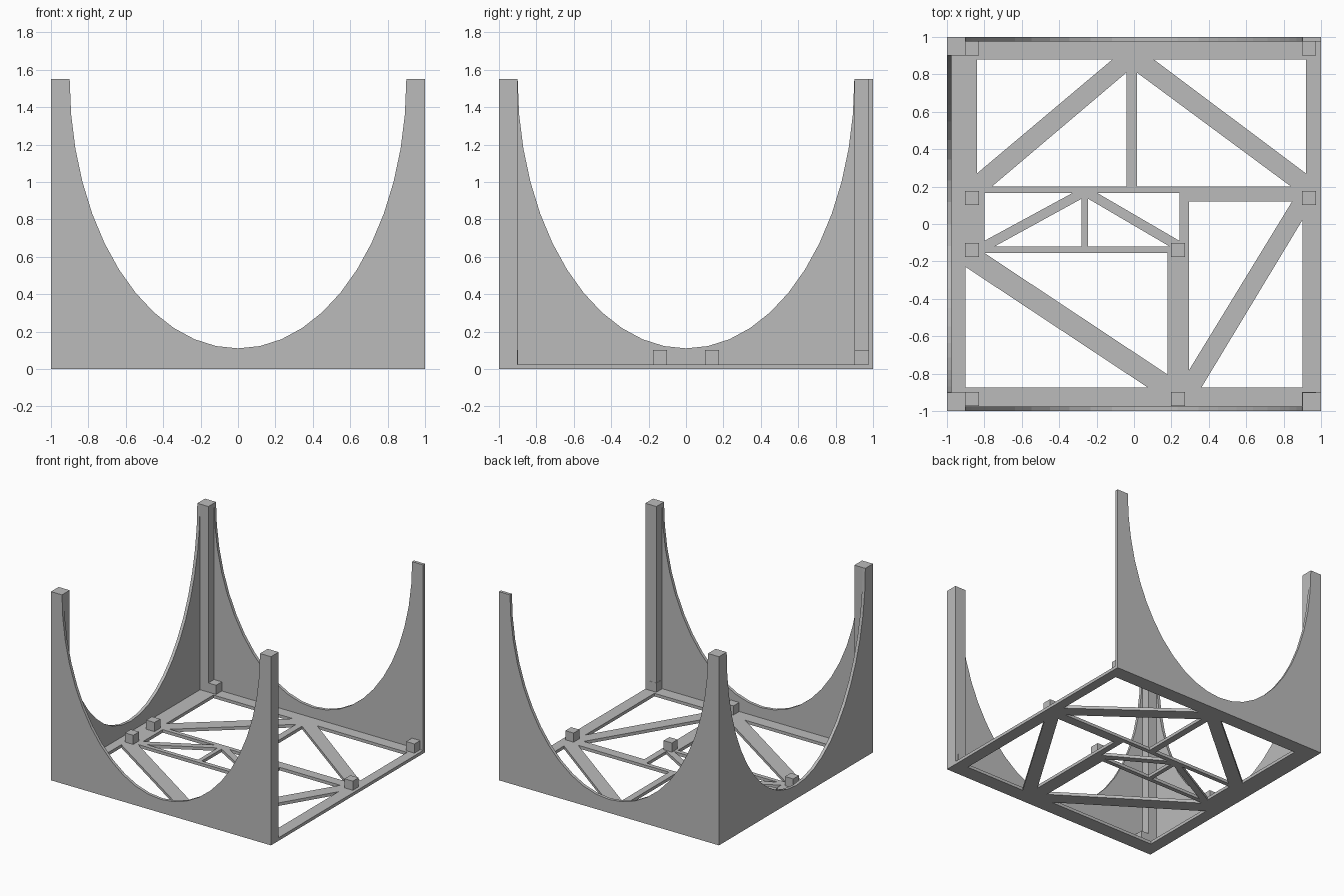
import bpy
import math

cube = bpy.data.objects.get("Cube")
if cube:
    bpy.data.objects.remove(cube, do_unlink=True)

GREY = (0.5, 0.5, 0.5, 1.0)
grey = bpy.data.materials.new("plain_grey")
grey.use_nodes = True
grey.diffuse_color = GREY
grey.node_tree.nodes["Principled BSDF"].inputs["Base Color"].default_value = GREY

HEIGHT = 1.55    # top of the walls and posts
SKIN = 0.025     # wall and floor thickness
POST = 0.1       # post width
PEG = 0.075      # small block size
INNER = 1 - SKIN


def add_object(name, mesh):
    mesh.materials.clear()
    mesh.materials.append(grey)
    ob = bpy.data.objects.new(name, mesh)
    bpy.context.collection.objects.link(ob)
    return ob


def box(name, low, high):
    verts = [(x, y, z) for x in (low[0], high[0])
             for y in (low[1], high[1]) for z in (low[2], high[2])]
    faces = [(0, 1, 3, 2), (4, 6, 7, 5), (0, 4, 5, 1),
             (2, 3, 7, 6), (0, 2, 6, 4), (1, 5, 7, 3)]
    mesh = bpy.data.meshes.new(name)
    mesh.from_pydata(verts, [], faces)
    return add_object(name, mesh)


def arch_wall(name, half, place):
    """Wall with an elliptical scoop; place maps (along, height, depth) to xyz."""
    steps = 24
    rim = []
    for i in range(steps + 1):
        a = math.pi * i / steps
        rim.append((-0.9 * math.cos(a), HEIGHT - 1.44 * math.sin(a)))
    rim = [(-half, HEIGHT)] + rim + [(half, HEIGHT)]
    foot = [(u, 0) for u, _ in rim]
    n = len(rim)
    verts = [place(u, v, d) for d in (0, SKIN) for row in (rim, foot) for u, v in row]
    faces = []
    for i in range(n - 1):
        a, b, c, d = i, n + i, 2 * n + i, 3 * n + i   # outer rim/foot, inner rim/foot
        faces += [(a, b, b + 1, a + 1), (c, c + 1, d + 1, d),
                  (a, a + 1, c + 1, c), (b, d, d + 1, b + 1)]
    for i in (0, n - 1):
        faces.append((i, n + i, 3 * n + i, 2 * n + i))
    mesh = bpy.data.meshes.new(name)
    mesh.from_pydata(verts, [], faces)
    ob = add_object(name, mesh)
    # merge the coplanar strips into clean panels with consistent normals
    import bmesh
    bm = bmesh.new()
    bm.from_mesh(mesh)
    bmesh.ops.recalc_face_normals(bm, faces=bm.faces)
    bmesh.ops.dissolve_limit(bm, angle_limit=0.01, verts=bm.verts, edges=bm.edges)
    bm.to_mesh(mesh)
    bm.free()
    return ob


# Three scooped walls; the +x side stays open
arch_wall("front_wall", 1, lambda u, v, d: (u, -1 + d, v))
arch_wall("back_wall", 1, lambda u, v, d: (u, 1 - d, v))
arch_wall("side_wall", INNER, lambda u, v, d: (-1 + d, u, v))

# Corner posts standing inside the walls
P = 1 - POST
box("front_side_post", (-INNER, -INNER, SKIN), (-P, -P, HEIGHT))
box("back_side_post", (-INNER, P, SKIN), (-P, INNER, HEIGHT))
box("front_open_post", (P, -INNER, SKIN), (1, -P, HEIGHT))

# Truss floor: one plate with triangular openings
openings = [
    [(-.84, .88), (-.115, .88), (-.84, .27)],
    [(-.76, .2), (-.04, .81), (-.04, .2)],
    [(.015, .81), (.015, .2), (.84, .2)],
    [(.105, .88), (.92, .88), (.92, .27)],
    [(-.8, .165), (-.33, .165), (-.8, -.09)],
    [(-.745, -.12), (-.28, .135), (-.28, -.12)],
    [(-.245, .135), (-.245, -.12), (.19, -.12)],
    [(-.195, .165), (.243, .165), (.243, -.09)],
    [(-.8, -.155), (.18, -.155), (.18, -.805)],
    [(-.9, -.23), (.075, -.875), (-.9, -.875)],
    [(.295, .12), (.845, .12), (.295, -.78)],
    [(.9, .02), (.9, -.875), (.36, -.875)],
]
outline = [(-INNER, -INNER), (1, -INNER), (1, INNER), (-INNER, INNER)]
curve = bpy.data.curves.new("floor_outline", 'CURVE')
curve.dimensions = '2D'
curve.fill_mode = 'BOTH'
curve.extrude = SKIN / 2
for loop in [outline] + openings:
    spline = curve.splines.new('POLY')
    spline.points.add(len(loop) - 1)
    for point, (x, y) in zip(spline.points, loop):
        point.co = (x, y, 0, 1)
    spline.use_cyclic_u = True
helper = bpy.data.objects.new("floor_helper", curve)
bpy.context.collection.objects.link(helper)
graph = bpy.context.evaluated_depsgraph_get()
floor_mesh = bpy.data.meshes.new_from_object(helper.evaluated_get(graph))
bpy.data.objects.remove(helper, do_unlink=True)
for poly in floor_mesh.polygons:
    poly.use_smooth = False
floor = add_object("truss_floor", floor_mesh)
floor.location.z = SKIN / 2

# Small blocks on the floor joints
rows = {.938: (-.867, .936), .138: (-.867, .936),
        -.138: (-.867, .236), -.936: (-.867, .236, .936)}
h = PEG / 2
for y, columns in rows.items():
    for x in columns:
        box("joint_block", (x - h, y - h, SKIN), (x + h, y + h, SKIN + PEG))
